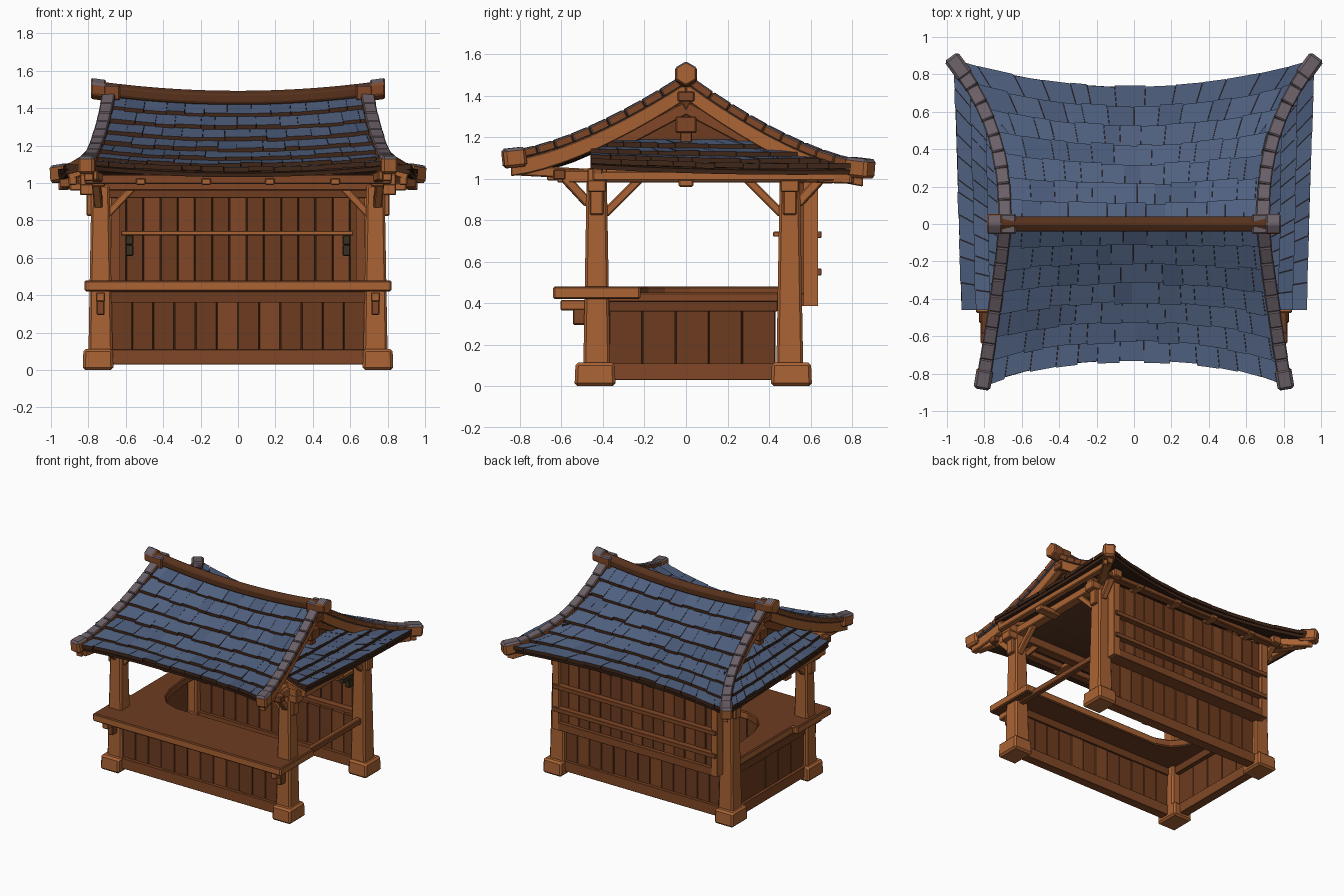
import bpy, bmesh, random
from mathutils import Vector, Matrix

if "Cube" in bpy.data.objects:
    bpy.data.objects.remove(bpy.data.objects["Cube"])

random.seed(4)


def mat(name, r, g, b):
    m = bpy.data.materials.new(name)
    m.diffuse_color = (r, g, b, 1)
    m.use_nodes = True
    m.node_tree.nodes["Principled BSDF"].inputs["Base Color"].default_value = m.diffuse_color
    return m


WOOD = mat("light wood", .40, .125, .034)
MID = mat("mid wood", .22, .064, .019)
PANEL = mat("panel wood", .155, .045, .014)
DEEP = mat("deep brown wood", .095, .031, .012)
DARK = mat("dark wood", .05, .019, .009)
TILE = mat("slate blue", .078, .116, .21)
TILE2 = mat("deep slate blue", .066, .1, .185)
WORN = mat("worn slate", .05, .05, .062)
CAP = mat("purple grey cap", .145, .115, .135)
IRON = mat("dark bracket", .04, .03, .014)


def finish(bm, name, mats, bevel=.006, rule=None):
    bmesh.ops.recalc_face_normals(bm, faces=bm.faces)
    if rule:
        for f in bm.faces:
            f.material_index = int(rule(f))
    me = bpy.data.meshes.new(name)
    bm.to_mesh(me)
    bm.free()
    for m in mats:
        me.materials.append(m)
    o = bpy.data.objects.new(name, me)
    bpy.context.collection.objects.link(o)
    if bevel:
        b = o.modifiers.new("bevel", 'BEVEL')
        b.width, b.segments, b.limit_method = bevel, 1, 'ANGLE'
    return o


def box(bm, c, s, mi=0, taper=1.0, rot=None):
    vs = bmesh.ops.create_cube(bm, size=1)["verts"]
    for v in vs:
        k = taper if v.co.z > 0 else 1
        p = Vector((v.co.x * s[0] * k, v.co.y * s[1] * k, v.co.z * s[2]))
        v.co = (rot @ p if rot else p) + Vector(c)
    for f in {f for v in vs for f in v.link_faces}:
        f.material_index = mi


def span(bm, x, y, z, mi=0):
    box(bm, [(a + b) / 2 for a, b in (x, y, z)], [b - a for a, b in (x, y, z)], mi)


def beam(bm, p, q, w, h, mi=0):
    p, q = Vector(p), Vector(q)
    d = (q - p).normalized()
    side = Vector((0, 0, 1)).cross(d).normalized()
    rot = Matrix((d, side, d.cross(side))).transposed()
    box(bm, (p + q) / 2, ((q - p).length, w, h), mi, 1, rot)


def loft(bm, rings, mi=0):
    rs = [[bm.verts.new(p) for p in r] for r in rings]
    n = len(rs[0])
    fs = [bm.faces.new((a[i], a[(i + 1) % n], b[(i + 1) % n], b[i]))
          for a, b in zip(rs, rs[1:]) for i in range(n)]
    fs += [bm.faces.new(rs[0]), bm.faces.new(rs[-1])]
    for f in fs:
        f.material_index = mi


# Roof surfaces: u runs along the eave, v from ridge (0) to eave (1)
def slope(u, v, w, yd, ze, sgn):
    top = 1.43 + .04 * u * u
    z = ze + (top - ze) * max(0, 1 - v) ** 1.5
    return Vector((u * w, sgn * v * yd, z))


def front(u, v):
    return slope(u, v, .69 + .12 * v ** 1.2, .73 + .13 * abs(u) ** 2.5, 1.06 + .04 * u * u, -1)


def back(u, v):
    return slope(u, v, .69 + .27 * v ** 2.5, .73 + .14 * u * u, 1.025 + .025 * u * u, 1)


def skirt(sx):
    def f(u, v):
        out = 1.075 - .025 * u - .05 * u * (1 - u)
        return Vector((sx * (.62 + (.30 + .04 * u) * v), -.46 + u * (.88 + .45 * v),
                       out + (1.185 - out) * max(0, 1 - v) ** 1.3))
    return f


def tiles(name, S, rows, cols, u0):
    bm = bmesh.new()
    for r in range(rows):
        off = .5 * (r % 2)
        cuts = [0] + [(i + off + random.uniform(-.2, .2)) / cols for i in range(1, cols)] + [1]
        for a, b in zip(cuts, cuts[1:]):
            a, b = u0 + (1 - u0) * a + .001, u0 + (1 - u0) * b - .001
            v0, v1 = max(.0, r / rows - .02), (r + 1) / rows + random.uniform(0, .018)
            lift = random.uniform(.022, .03)
            ring = [(a, v0, .002), (b, v0, .002), (b, v1, lift), (a, v1, lift)]
            up = [S(u, v) + Vector((0, 0, h)) for u, v, h in ring]
            low = [S(u, v) + Vector((0, 0, h - .026)) for u, v, h in ring]
            loft(bm, [up, low], random.choices((0, 1, 2), (8, 2, .08))[0])
    # Dark lower edges and undersides of the tiles
    finish(bm, name + "_tiles", [TILE, TILE2, WORN, DARK], 0,
           lambda f: f.material_index if f.normal.z > .5 else 3)
    # Boarding under the tiles
    bm, n, m = bmesh.new(), 14, 8
    g = [[bm.verts.new(S(u0 + (1 - u0) * i / n, j / m) - Vector((0, 0, .018)))
          for j in range(m + 1)] for i in range(n + 1)]
    for i in range(n):
        for j in range(m):
            bm.faces.new((g[i][j], g[i + 1][j], g[i + 1][j + 1], g[i][j + 1]))
    o = finish(bm, name + "_boarding", [DARK], 0)
    s = o.modifiers.new("thickness", 'SOLIDIFY')
    s.thickness, s.offset = .022, 0


tiles("front_roof", front, 7, 13, -1)
tiles("back_roof", back, 7, 13, -1)
tiles("right_skirt_roof", skirt(1), 4, 12, 0)
tiles("left_skirt_roof", skirt(-1), 4, 12, 0)

# Edge caps, their end blocks and the bargeboards below
caps, tips, barge = bmesh.new(), bmesh.new(), bmesh.new()
for S in (front, back):
    for sx in (-1, 1):
        for i in range(9):
            p, q = S(sx, .04 + i * .1), S(sx, .04 + (i + .97) * .1)
            beam(caps, p + Vector((0, 0, .014)), q + Vector((0, 0, .014)),
                 random.uniform(.066, .076), .042)
        beam(tips, S(sx, .90) + Vector((0, 0, -.005)), S(sx, 1.025) + Vector((0, 0, -.005)), .09, .095)
        rings = []
        for i in range(11):
            c = S(sx, i * .098) - Vector((sx * .008, 0, 0))
            rings.append([c + Vector((dx, 0, dz)) for dx, dz in
                          ((-.025, -.01), (.025, -.01), (.025, -.09), (-.025, -.09))])
        loft(barge, rings)
        # Inner rafter against the gable
        beam(barge, (sx * .63, 0, 1.34), (sx * .63, S(1, .46).y, 1.13), .03, .06, 1)
finish(caps, "edge_caps", [MID, CAP], .006, lambda f: abs(f.normal.x) < .6)
finish(tips, "edge_end_blocks", [WOOD, CAP], .014, lambda f: f.normal.z > .5)
finish(barge, "bargeboards", [WOOD, MID], .005)

# Ridge beam with saddle caps on its ends
HEX = ((0, 1), (.87, .5), (.87, -.5), (0, -1), (-.87, -.5), (-.87, .5))


def ridge_ring(x, r):
    zc = 1.45 + .055 * (x / .78) ** 2
    return [Vector((x, a * r, zc + b * r)) for a, b in HEX]


bm = bmesh.new()
loft(bm, [ridge_ring(-.77 + i * .11, .046) for i in range(15)])
finish(bm, "ridge_beam", [DEEP], .006)
bm = bmesh.new()
for sx in (-1, 1):
    loft(bm, [ridge_ring(sx * x, .06) for x in (.705, .745, .785)])
    span(bm, sorted((sx * .63, sx * .72)), (-.054, .054), (1.44, 1.525))
finish(bm, "ridge_end_caps", [WOOD, CAP, MID], .008,
       lambda f: 0 if abs(f.normal.x) > .6 else 1 if f.normal.z > .3 else 2)

# Gable walls with king post blocks
bm = bmesh.new()
for sx in (-1, 1):
    loft(bm, [[Vector((sx * x, y, z)) for y, z in ((-.38, 1.12), (.38, 1.12), (.38, 1.19), (0, 1.41), (-.38, 1.19))]
              for x in (.585, .61)])
    span(bm, sorted((sx * .6, sx * .68)), (-.05, .05), (1.22, 1.3), 1)
    span(bm, sorted((sx * .6, sx * .66)), (-.03, .03), (1.15, 1.23), 1)
    span(bm, sorted((sx * .58, sx * .72)), (-.04, .04), (1.37, 1.42), 1)
finish(bm, "gable_walls", [PANEL, MID])

# Posts, base blocks, brackets and braces
post, base, brk = bmesh.new(), bmesh.new(), bmesh.new()
for sx in (-1, 1):
    for y, sy in ((-.43, -1), (.50, 1)):
        box(post, (sx * .735, y, .53), (.13, .13, .92), 0, .75)
        box(base, (sx * .748, y + sy * .008, .057), (.165, .198, .114), 0, .95)
        box(brk, (sx * .785, y, .9), (.05, .065, .15))
        box(brk, (sx * .80, y, .965), (.09, .09, .06))
        beam(brk, (sx * .75, y - sy * .04, .83), (sx * .75, y - sy * .21, 1.0), .04, .04)
        beam(brk, (sx * .70, y, .83), (sx * .55, y, .99), .04, .04)
        beam(brk, (sx * .745, y + sy * .04, .88), (sx * .76, y + sy * .17, 1.02), .045, .045)
    # Counter brackets
    box(brk, (sx * .735, -.54, .39), (.05, .13, .05))
    box(brk, (sx * .735, -.505, .335), (.045, .08, .08), 1)
finish(post, "posts", [WOOD], .012)
finish(base, "post_bases", [WOOD], .014)
finish(brk, "post_brackets", [WOOD, MID], .006)

# Roof frame: plates, purlins, rafter ends
bm = bmesh.new()
for y in (-.43, .5):
    span(bm, (-.84, .84), (y - .035, y + .035), (.96, 1.03), 1)
span(bm, (-.82, .82), (-.64, -.58), (.995, 1.045), 1)
span(bm, (-.86, .86), (.63, .69), (.98, 1.02), 1)
for x in (-.52, -.17, .17, .52):
    span(bm, (x - .026, x + .026), (-.67, -.40), (.99, 1.025), 0)
    span(bm, (x - .026, x + .026), (.45, .71), (.975, 1.005), 0)
for sx in (-1, 1):
    span(bm, sorted((sx * .71, sx * .78)), (-.62, .72), (.98, 1.04))
    span(bm, sorted((sx * .86, sx * .905)), (-.45, .76), (.99, 1.035))
    span(bm, sorted((sx * .72, sx * .90)), (-.035, .035), (.96, 1.0))
    beam(bm, (sx * .62, -.425, 1.13), (sx * .91, -.425, 1.04), .05, .05)
    beam(bm, (sx * .70, .45, 1.01), (sx * .93, .81, 1.0), .06, .05)
    beam(bm, (sx * .72, -.43, 1.02), (sx * .775, -.82, 1.04), .05, .05)
    span(bm, sorted((sx * .76, sx * .845)), (-.475, -.38), (.985, 1.05))
finish(bm, "roof_frame", [WOOD, MID], .006)

# Counter: front slab plus a side leg with a rounded inner corner
bm = bmesh.new()
outline = [(-.82, -.64), (.82, -.64), (.82, -.22), (-.38, -.22), (-.49, -.18), (-.56, -.1),
           (-.60, .02), (-.62, .2), (-.62, .46), (-.78, .46), (-.78, -.22), (-.82, -.22)]
loft(bm, [[Vector((x, y, z)) for x, y in outline] for z in (.42, .48)])
finish(bm, "counter_top", [WOOD, MID, PANEL], .008,
       lambda f: 2 if abs(f.normal.z) > .8 else f.normal.x > .3 and f.calc_center_median().x < 0)
bm = bmesh.new()
span(bm, (.72, .765), (-.38, .45), (.405, .45))
finish(bm, "right_rail", [MID])


# Plank walls
def planks(bm, a0, a1, n, z, c, t, along_x=True):
    for i in range(n):
        a = a0 + (a1 - a0) * i / n + .002
        b = a0 + (a1 - a0) * (i + 1) / n - .002
        d = c + random.uniform(-.003, .003)
        run, dep = (a, b), (d - t / 2, d + t / 2)
        span(bm, run if along_x else dep, dep if along_x else run, z, int(random.random() < .2))


bm = bmesh.new()
planks(bm, -.68, .68, 12, (.08, .38), -.45, .035)
span(bm, (-.68, .68), (-.452, -.448), (.08, .40), 2)
span(bm, (-.69, .69), (-.49, -.42), (.03, .11), 1)
span(bm, (-.69, .69), (-.48, -.42), (.36, .42), 0)
finish(bm, "front_panel", [PANEL, MID, DARK], .0025)
bm = bmesh.new()
planks(bm, -.37, .43, 5, (.08, .38), -.75, .035, False)
span(bm, (-.752, -.748), (-.37, .43), (.08, .40), 2)
span(bm, (-.79, -.72), (-.37, .44), (.03, .11), 1)
span(bm, (-.78, -.70), (-.37, .44), (.36, .42), 0)
finish(bm, "left_panel", [PANEL, MID, DARK], .0025)
bm = bmesh.new()
planks(bm, -.68, .68, 13, (.08, .42), .51, .035)
planks(bm, -.69, .69, 15, (.42, .99), .59, .035)
span(bm, (-.68, .68), (.508, .512), (.08, .40), 2)
span(bm, (-.68, .68), (.588, .592), (.40, .99), 2)
span(bm, (-.69, .69), (.47, .55), (.03, .11), 1)
span(bm, (-.70, .70), (.52, .635), (.385, .445), 1)
span(bm, (-.69, .69), (.50, .575), (.92, .98), 0)
for z in (.55, .73):
    span(bm, (-.71, .71), (.60, .652), (z - .016, z + .016), 1)
for sx in (-1, 1):
    span(bm, sorted((sx * .665, sx * .72)), (.565, .637), (.385, .99), 3)
    span(bm, sorted((sx * .63, sx * .68)), (.53, .575), (.44, .95), 1)
finish(bm, "back_wall", [PANEL, MID, DARK, WOOD], .0025)

# Inner shelf on brackets
bm = bmesh.new()
span(bm, (-.625, .615), (.42, .58), (.72, .744))
for x in (-.58, .58):
    span(bm, (x - .02, x + .02), (.46, .575), (.67, .72), 1)
    span(bm, (x - .02, x + .02), (.53, .575), (.61, .67), 1)
finish(bm, "shelf", [WOOD, IRON], .004)
